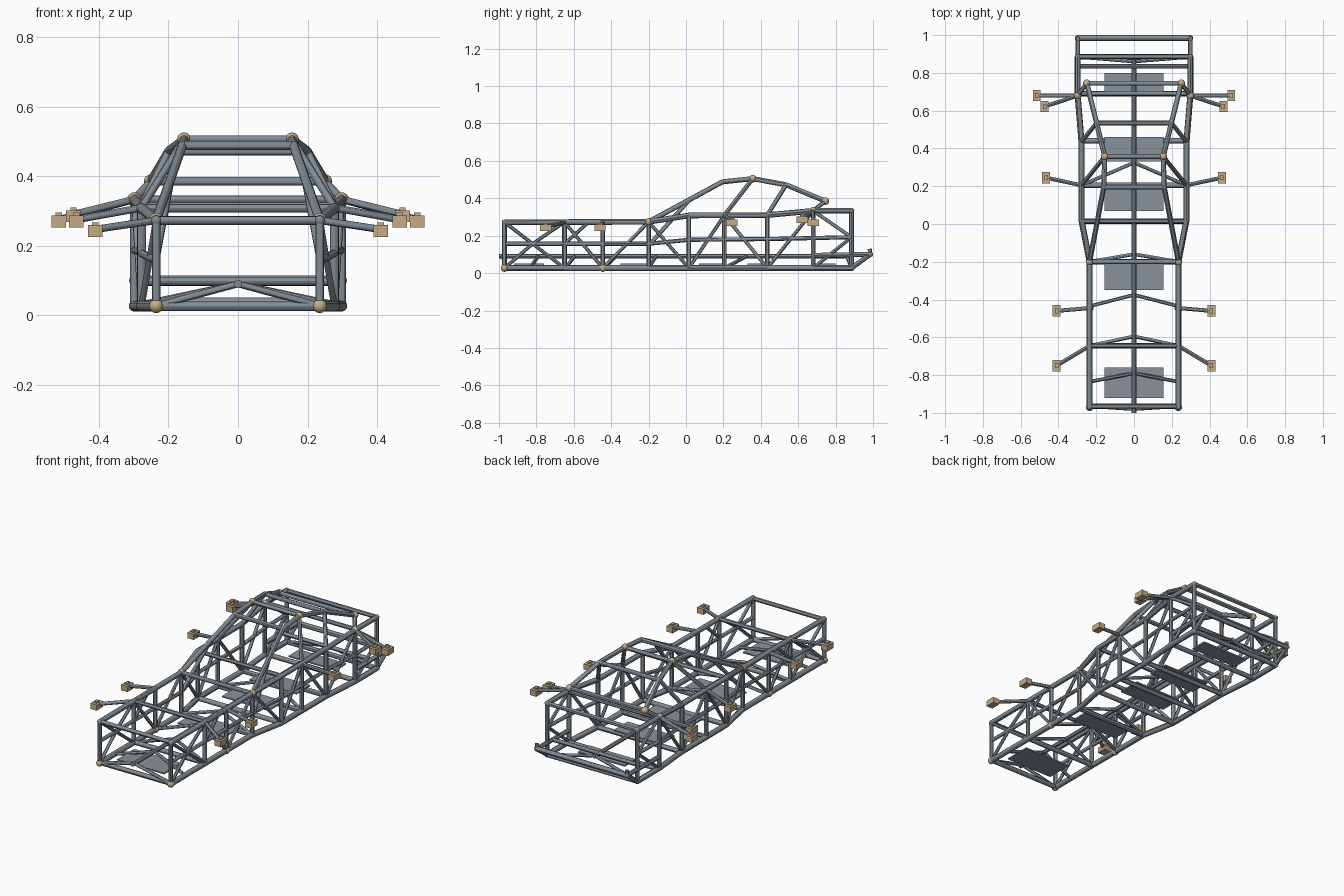
import bpy, bmesh
from mathutils import Vector, Matrix

if "Cube" in bpy.data.objects:
    bpy.data.objects.remove(bpy.data.objects["Cube"])


def material(name, rgb):
    m = bpy.data.materials.new(name)
    m.diffuse_color = (*rgb, 1)
    m.use_nodes = True
    m.node_tree.nodes["Principled BSDF"].inputs["Base Color"].default_value = m.diffuse_color
    return m


STEEL = material("steel_grey", (0.22, 0.26, 0.29))
PLATE = material("plate_grey", (0.25, 0.29, 0.32))
TAN = material("tan", (0.56, 0.41, 0.24))


def finish(name, bm, mat, smooth=True):
    me = bpy.data.meshes.new(name)
    bm.to_mesh(me)
    bm.free()
    me.materials.append(mat)
    ob = bpy.data.objects.new(name, me)
    bpy.context.collection.objects.link(ob)
    if smooth:
        bpy.ops.object.select_all(action='DESELECT')
        ob.select_set(True)
        bpy.context.view_layer.objects.active = ob
        bpy.ops.object.shade_smooth_by_angle()
    return ob


def flip(p):
    return (-p[0], p[1], p[2])


def tubes(name, pairs, r, mirror=True, mat=STEEL):
    """Straight round tubes between pairs of points."""
    bm = bmesh.new()
    if mirror:
        pairs = pairs + [(flip(a), flip(b)) for a, b in pairs]
    for a, b in pairs:
        a, b = Vector(a), Vector(b)
        d = b - a
        rot = d.to_track_quat('Z', 'Y').to_matrix().to_4x4()
        bmesh.ops.create_cone(bm, cap_ends=True, segments=12, radius1=r, radius2=r,
                              depth=d.length, matrix=Matrix.Translation((a + b) / 2) @ rot)
    return finish(name, bm, mat)


def balls(name, points, r, mat):
    bm = bmesh.new()
    for p in points:
        for q in (p, flip(p)):
            bmesh.ops.create_uvsphere(bm, u_segments=12, v_segments=8, radius=r,
                                      matrix=Matrix.Translation(q))
    return finish(name, bm, mat)


def boxes(name, items, mat):
    bm = bmesh.new()
    for c, s in items:
        bmesh.ops.create_cube(bm, size=1, matrix=Matrix.Translation(c) @ Matrix.Diagonal((*s, 1)))
    return finish(name, bm, mat, False)


def chain(pts):
    return list(zip(pts[:-1], pts[1:]))


def lerp(table, y):
    for (y0, v0), (y1, v1) in chain(table):
        if y <= y1:
            return v0 + (v1 - v0) * max(0, (y - y0) / (y1 - y0))
    return table[-1][1]


# Frame shape along its length
WIDTH = [(-0.97, 0.235), (-0.2, 0.235), (0.015, 0.277), (0.44, 0.278), (0.68, 0.298), (1, 0.298)]
HEIGHT = {
    'b': [(-1, 0.027), (1, 0.027)],
    'm': [(-0.97, 0.157), (-0.2, 0.157), (0.015, 0.178), (0.44, 0.182), (0.89, 0.192)],
    't': [(-0.97, 0.272), (-0.2, 0.274), (0.015, 0.308), (0.44, 0.31), (0.68, 0.333), (0.89, 0.333)],
}


def at(y, level):
    return (lerp(WIDTH, y), y, lerp(HEIGHT[level], y))


STATIONS = [-0.97, -0.65, -0.445, -0.2, 0.015, 0.205, 0.435, 0.68, 0.885]

# Long rails, with rounded joints
for level, name, r in (('b', 'lower_rails', 0.016), ('m', 'middle_rails', 0.011), ('t', 'upper_rails', 0.015)):
    pts = [at(y, level) for y in STATIONS]
    tubes(name, chain(pts), r)
    balls(name + "_joints", pts, r, STEEL)

# Uprights and side bracing
tubes("uprights", [(at(y, 'b'), at(y, 't')) for y in STATIONS], 0.0125)
BRACES = [(-0.97, 'b', -0.82, 'm'), (-0.97, 't', -0.82, 'm'), (-0.82, 'm', -0.65, 'b'),
          (-0.82, 'm', -0.65, 't'), (-0.65, 't', -0.445, 'b'), (-0.65, 'm', -0.52, 't'),
          (-0.445, 'b', -0.2, 't'), (-0.2, 't', 0.015, 'b'), (0.015, 'b', 0.205, 't'),
          (0.205, 't', 0.435, 'b'), (0.435, 'b', 0.68, 't'), (0.68, 't', 0.885, 'm'),
          (0.68, 'b', 0.885, 'm')]
tubes("side_braces", [(at(a, p), at(b, q)) for a, p, b, q in BRACES], 0.0095)

# Cross members on floor and deck
tubes("floor_cross_members",
      [(at(y, 'b'), flip(at(y, 'b'))) for y in (-0.965, -0.645, -0.2, 0.015, 0.205, 0.44, 0.69, 0.885)],
      0.014, False)
tubes("deck_cross_members",
      [(at(y, 't'), flip(at(y, 't'))) for y in (-0.965, -0.645, -0.2, 0.015, 0.69, 0.885)],
      0.012, False)

# Centre spine with floor chevrons
SPINE = 0.09
tubes("centre_spine", [((0, -1.0, SPINE), (0, 0.87, SPINE))], 0.012, False)
CHEVRONS = [(-0.965, -0.98), (-0.835, -0.79), (-0.645, -0.595), (-0.435, -0.375),
            (-0.2, -0.16), (0.205, 0.325), (0.885, 0.86)]
tubes("floor_chevrons", [(at(y, 'b'), (0, apex, SPINE)) for y, apex in CHEVRONS], 0.0095)

# Roll cage: hoop rails, roof bars and pillars
CAGE = [at(-0.2, 't'), (0.16, 0.195, 0.488), (0.155, 0.357, 0.505), (0.198, 0.535, 0.472), (0.25, 0.745, 0.385)]
tubes("cage_rails", chain(CAGE), 0.0135)
balls("cage_joints", CAGE[1:4], 0.0135, STEEL)
tubes("roof_bars", [(p, flip(p)) for p in CAGE[1:]], 0.0125, False)
tubes("cage_pillars", [(at(0.205, 't'), CAGE[2]), (at(0.435, 't'), CAGE[3]),
                       (at(0.68, 't'), CAGE[4]),
                       (at(-0.19, 'm'), (0.193, 0.02, 0.394))], 0.0115)

# Rear bumper and its supports
END = (0.298, 0.985, 0.1)
tubes("rear_bumper", [(END, flip(END))], 0.015, False)
tubes("bumper_supports", [((0.298, 0.68, 0.095), END), (at(0.885, 'b'), END)], 0.013)
tubes("bumper_stubs", [(END, (0.298, 0.982, 0.13))], 0.011)
balls("bumper_joints", [END], 0.015, STEEL)
tubes("rear_floor_bar", [((0.298, 0.835, 0.098), (-0.298, 0.835, 0.098))], 0.012, False)

# Floor plates
boxes("floor_plates", [((0, (a + b) / 2, 0.047), (0.31, b - a, 0.008)) for a, b in
                       ((-0.92, -0.76), (-0.35, -0.205), (0.07, 0.21), (0.33, 0.46), (0.7, 0.8))], PLATE)

# Outrigger arms with mounting blocks
MOUNTS = [(-0.645, 0.41, -0.75, 0.242), (-0.445, 0.41, -0.46, 0.242), (0.205, 0.465, 0.245, 0.27),
          (0.68, 0.473, 0.622, 0.285), (0.68, 0.515, 0.68, 0.27)]
tubes("mount_arms", [(at(y, 't'), (x, my, z + 0.005)) for y, x, my, z in MOUNTS], 0.0105)
blocks, nubs = [], []
for _, x, my, z in MOUNTS:
    for s in (1, -1):
        blocks.append(((s * x, my, z), (0.042, 0.06, 0.034)))
        nubs.append(((s * x, my, z + 0.02), (0.018, 0.026, 0.01)))
boxes("mount_blocks", blocks, TAN)
boxes("mount_caps", nubs, TAN)

# Tan node balls
balls("node_balls", [at(-0.97, 'b'), at(-0.445, 'b'), at(-0.2, 't'), at(0.68, 't'), CAGE[2], CAGE[4]],
      0.0205, TAN)
